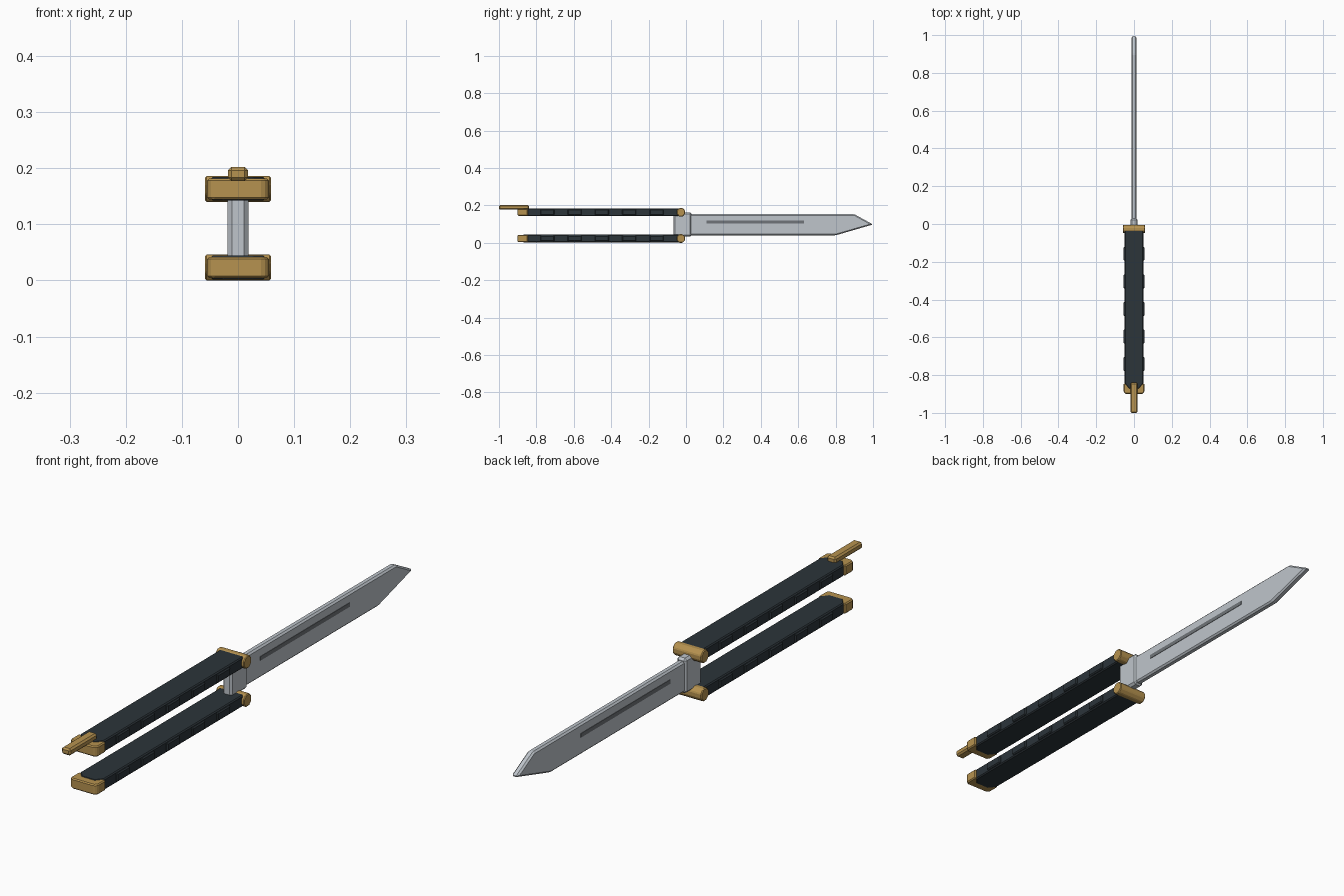
import bpy, bmesh, math
from mathutils import Matrix

if "Cube" in bpy.data.objects:
    bpy.data.objects.remove(bpy.data.objects["Cube"])


def mat(name, col):
    m = bpy.data.materials.new(name)
    m.diffuse_color = (*col, 1)
    m.use_nodes = True
    m.node_tree.nodes["Principled BSDF"].inputs["Base Color"].default_value = m.diffuse_color
    return m


STEEL = mat("steel", (0.52, 0.56, 0.60))
GROOVE = mat("dark steel", (0.16, 0.175, 0.19))
GOLD = mat("brass", (0.47, 0.29, 0.08))
GRIP = mat("dark grip", (0.025, 0.035, 0.042))


def finish(name, bm, material, bevel=0, segments=1):
    if bevel:
        bmesh.ops.bevel(bm, geom=bm.edges[:], offset=bevel, segments=segments,
                        affect='EDGES', clamp_overlap=True)
    bmesh.ops.recalc_face_normals(bm, faces=bm.faces[:])
    me = bpy.data.meshes.new(name)
    bm.to_mesh(me)
    bm.free()
    me.materials.append(material)
    ob = bpy.data.objects.new(name, me)
    bpy.context.collection.objects.link(ob)
    return ob


def box(name, x, y, z, material, bevel=0):
    """Box from (min, max) ranges, with chamfered edges."""
    bm = bmesh.new()
    size = [r[1] - r[0] for r in (x, y, z)]
    mid = [(r[1] + r[0]) / 2 for r in (x, y, z)]
    bmesh.ops.create_cube(bm, size=1, matrix=Matrix.Translation(mid) @ Matrix.Diagonal((*size, 1)))
    return finish(name, bm, material, bevel)


def slab(name, pts, axis, lo, hi, material, bevel):
    """Extrude a 2D outline along x (points are y,z) or z (points are x,y)."""
    bm = bmesh.new()
    place = (lambda p, d: (d, p[0], p[1])) if axis == 'x' else (lambda p, d: (p[0], p[1], d))
    a = [bm.verts.new(place(p, lo)) for p in pts]
    b = [bm.verts.new(place(p, hi)) for p in pts]
    bm.faces.new(a)
    bm.faces.new(b[::-1])
    n = len(pts)
    for i in range(n):
        j = (i + 1) % n
        bm.faces.new((a[i], b[i], b[j], a[j]))
    return finish(name, bm, material, bevel)


# blade with angled tip
slab("blade", [(0.0, 0.04), (0.80, 0.04), (1.0, 0.098), (0.90, 0.153), (0.0, 0.153)],
     'x', -0.013, 0.013, STEEL, 0.006)
# narrow groove strip showing on both faces
box("blade_groove", (-0.0145, 0.0145), (0.11, 0.63), (0.104, 0.119), GROOVE)
# blade root held by the two pivots
box("blade_root", (-0.019, 0.019), (-0.066, 0.03), (0.034, 0.163), STEEL, 0.008)

# two handles, each with pivot, grip, side ridges and end cap
for side, zc in (("lower", 0.023), ("upper", 0.163)):
    r = 0.023 / math.cos(math.pi / 8)
    octagon = [(-0.027 + r * 0.95 * math.cos(math.pi / 8 + k * math.pi / 4),
                zc + r * math.sin(math.pi / 8 + k * math.pi / 4)) for k in range(8)]
    slab(side + "_pivot", octagon, 'x', -0.059, 0.059, GOLD, 0.003)
    slab(side + "_grip", [(-0.049, -0.03), (-0.049, -0.845), (-0.028, -0.872),
                          (0.028, -0.872), (0.049, -0.845), (0.049, -0.03)],
         'z', zc - 0.021, zc + 0.021, GRIP, 0.004)
    for s in (-1, 1):
        for k in range(5):
            y = -0.12 - 0.146 * k
            x = sorted((s * 0.04, s * 0.055))
            box(f"{side}_grip_ridge", x, (y - 0.075, y), (zc - 0.016, zc + 0.016), GRIP, 0.004)
    slab(side + "_end_cap", [(-0.055, -0.845), (-0.055, -0.89), (-0.045, -0.9),
                             (0.045, -0.9), (0.055, -0.89), (0.055, -0.845)],
         'z', zc - 0.019, zc + 0.019, GOLD, 0.004)

# latch on top of the upper handle
box("latch", (-0.018, 0.018), (-1.0, -0.84), (0.177, 0.202), GOLD, 0.006)
